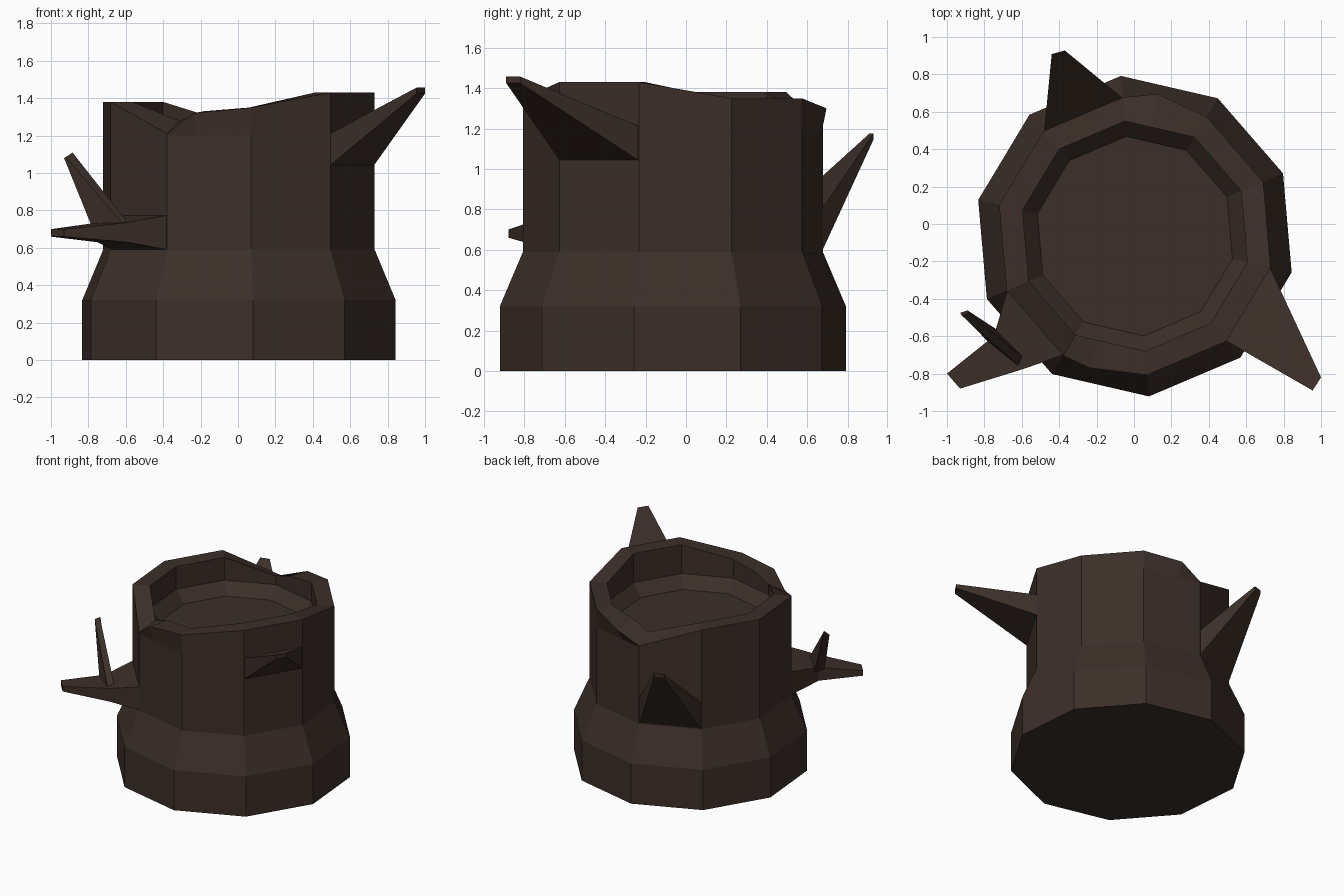
import bpy, bmesh
from math import sin, cos, radians

if "Cube" in bpy.data.objects:
    bpy.data.objects.remove(bpy.data.objects["Cube"])

CX, CY = 0.005, -0.065      # trunk axis
mat = bpy.data.materials.new("dark_bark")
mat.diffuse_color = (0.045, 0.028, 0.022, 1)
mat.use_nodes = True
mat.node_tree.nodes["Principled BSDF"].inputs["Base Color"].default_value = mat.diffuse_color


def chord(r, deg):
    """Radius at an angle on a regular ten-sided outline."""
    off = (deg + 85) % 36 - 18
    return r * cos(radians(18)) / cos(radians(off))


def polar(r, deg, z):
    a = radians(deg)
    return (CX + r * cos(a), CY + r * sin(a), z)


def loft(name, rings):
    """Join matching closed rings with faces and cap both ends."""
    bm = bmesh.new()
    loops = [[bm.verts.new(p) for p in ring] for ring in rings]
    n = len(loops[0])
    for lo, hi in zip(loops, loops[1:]):
        for i in range(n):
            j = (i + 1) % n
            bm.faces.new((lo[i], lo[j], hi[j], hi[i]))
    bm.faces.new(loops[0][::-1])
    bm.faces.new(loops[-1])
    bmesh.ops.recalc_face_normals(bm, faces=bm.faces[:])
    me = bpy.data.meshes.new(name)
    bm.to_mesh(me)
    bm.free()
    me.materials.append(mat)
    ob = bpy.data.objects.new(name, me)
    bpy.context.collection.objects.link(ob)


# Broken rim: angle, outer height, inner height, outer radius
# (two extra points beside the notches)
rim = [(-85, 1.35, 1.35, .745), (-49, 1.43, 1.43, .745), (-13, 1.43, 1.43, .745),
       (23, 1.35, 1.35, .745), (59, 1.35, 1.35, .745), (81, 1.30, 1.32, .77),
       (95, 1.21, 1.27, .745), (131, 1.38, 1.38, .745), (167, 1.38, 1.38, .745),
       (203, 1.38, 1.38, .745), (239, 1.21, 1.28, .745), (251, 1.32, 1.33, .745)]


def ring(r, z):
    return [polar(chord(r, a), a, z) for a, *_ in rim]


# Trunk: flared foot, straight wall, rim, hollow top with sunken floor
loft("stump_trunk", [
    ring(.86, 0), ring(.86, .32), ring(.745, .59), ring(.745, 1.2),
    [polar(r, a, zo) for a, zo, zi, r in rim],
    [polar(chord(.617, a), a, zi) for a, zo, zi, r in rim],
    ring(.617, 1.2), ring(.535, 1.11)])


def section(a, b, lo, hi):
    """Upright four-cornered branch section between plan points a and b."""
    return [(*a, lo), (*b, lo), (*b, hi), (*a, hi)]


def root(a1, a2, lo, hi):
    return section(polar(.74, a1, 0)[:2], polar(.74, a2, 0)[:2], lo, hi)


# Branches growing out of single wall faces
loft("right_branch", [root(-49, -13, 1.04, 1.21),
                      section((.955, -.89), (1.0, -.82), 1.425, 1.457)])
loft("back_branch", [root(95, 131, .59, .80),
                     section((-.37, .928), (-.44, .908), 1.145, 1.175)])
loft("left_branch", [root(203, 239, .59, .775),
                     section((-.75, -.60), (-.59, -.775), .63, .735),
                     section((-1.0, -.80), (-.93, -.88), .66, .70)])

# Twig rising from the left branch
loft("left_twig", [
    [(-.74, -.56, .71), (-.57, -.73, .71), (-.60, -.775, .71), (-.78, -.63, .71)],
    [(-.89, -.462, 1.105), (-.885, -.475, 1.11), (-.92, -.49, 1.085), (-.93, -.475, 1.08)]])
